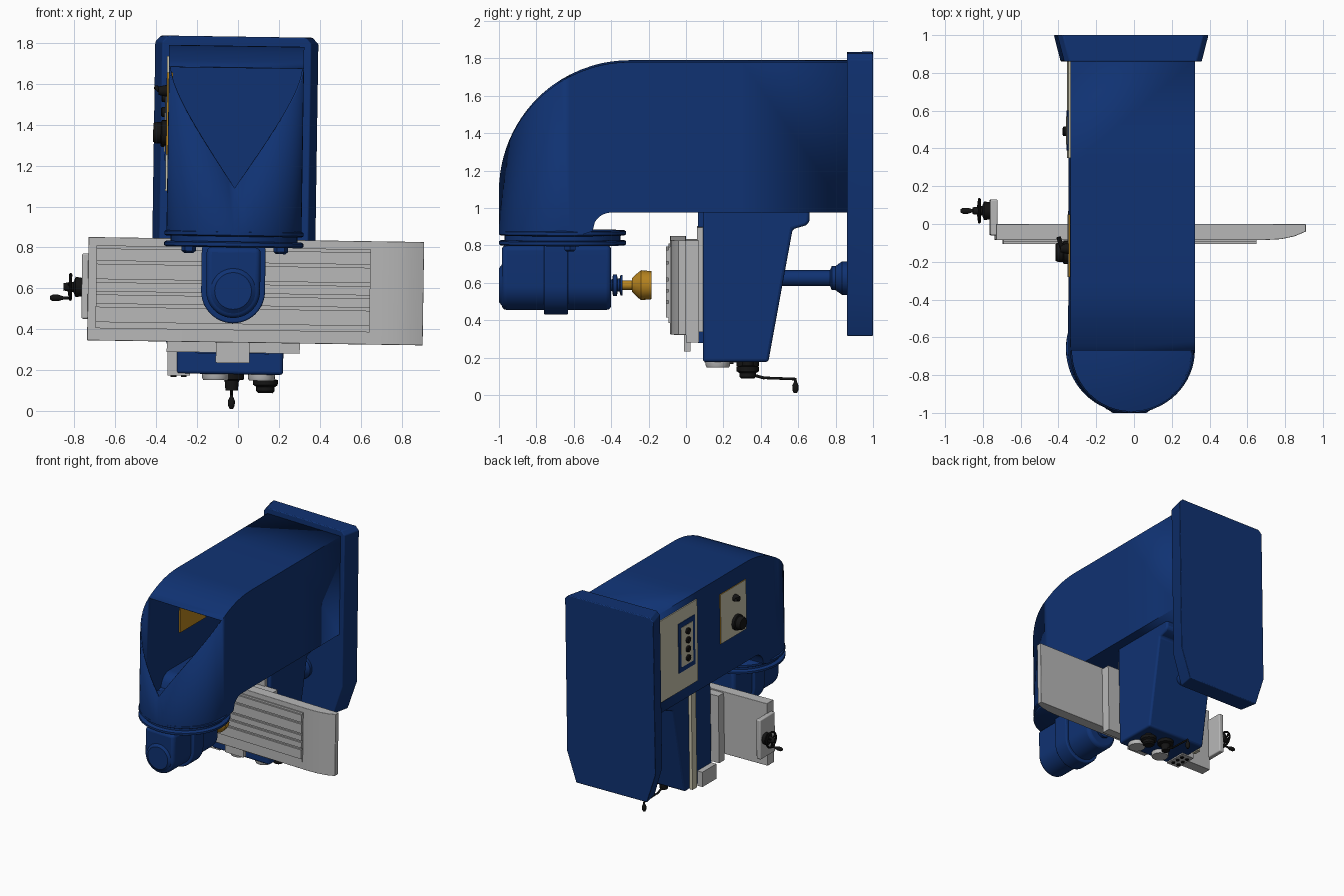
import bpy, bmesh, math
from mathutils import Matrix, Vector

old = bpy.data.objects.get("Cube")
if old:
    bpy.data.objects.remove(old, do_unlink=True)


def material(name, rgb):
    m = bpy.data.materials.new(name)
    m.use_nodes = True
    m.diffuse_color = (*rgb, 1)
    m.node_tree.nodes["Principled BSDF"].inputs["Base Color"].default_value = (*rgb, 1)
    return m


BLUE = material("deep_blue_paint", (0.005, 0.032, 0.17))
GRAY = material("machined_gray", (0.48, 0.48, 0.48))
GOLD = material("gold_metal", (0.47, 0.23, 0.014))
CREAM = material("cream_panel", (0.58, 0.55, 0.41))
BLACK = material("black_plastic", (0.007, 0.007, 0.007))

CX = -0.02                       # centre line of the machine
LEAN = (Matrix.Translation((0, 0, 0.85)) @ Matrix.Rotation(0.015, 4, 'Y')
        @ Matrix.Translation((0, 0, -0.85)))


def finish(name, bm, mat, bevel=0, segments=3):
    bmesh.ops.recalc_face_normals(bm, faces=bm.faces)
    me = bpy.data.meshes.new(name)
    bm.transform(LEAN)
    bm.to_mesh(me)
    bm.free()
    me.materials.append(mat)
    ob = bpy.data.objects.new(name, me)
    bpy.context.collection.objects.link(ob)
    if bevel:
        mod = ob.modifiers.new("Bevel", 'BEVEL')
        mod.width, mod.segments, mod.limit_method = bevel, segments, 'ANGLE'
    bpy.ops.object.select_all(action='DESELECT')
    ob.select_set(True)
    bpy.context.view_layer.objects.active = ob
    bpy.ops.object.shade_smooth_by_angle(angle=math.radians(35))
    return ob


def place(axis, u, v, h):
    return {'X': (h, u, v), 'Y': (u, h, v), 'Z': (u, v, h)}[axis]


def prism(name, pts, axis, a, b, mat, bevel=0, taper=1):
    """Extrude a profile from a to b; taper narrows the first end sideways."""
    bm = bmesh.new()
    near = [bm.verts.new(place(axis, CX + (u - CX) * taper, v, a)) for u, v in pts]
    far = [bm.verts.new(place(axis, u, v, b)) for u, v in pts]
    bm.faces.new(near)
    bm.faces.new(far)
    for i in range(len(pts)):
        j = (i + 1) % len(pts)
        bm.faces.new((near[i], near[j], far[j], far[i]))
    return finish(name, bm, mat, bevel)


def box(name, x0, x1, y0, y1, z0, z1, mat, bevel=0):
    return prism(name, [(x0, y0), (x1, y0), (x1, y1), (x0, y1)], 'Z', z0, z1, mat, bevel)


def lathe(name, u, v, axis, profile, mat, sides=32):
    """Turn (radius, position) pairs about an axis through u, v."""
    bm = bmesh.new()
    rings = []
    for r, h in profile:
        rings.append([bm.verts.new(place(axis, u + r * math.cos(t), v + r * math.sin(t), h))
                      for t in (2 * math.pi * k / sides for k in range(sides))])
    for p, q in zip(rings, rings[1:]):
        for i in range(sides):
            j = (i + 1) % sides
            bm.faces.new((p[i], p[j], q[j], q[i]))
    bm.faces.new(rings[0])
    bm.faces.new(rings[-1])
    return finish(name, bm, mat)


def rod(name, a, b, r, mat, sides=12):
    a, b = Vector(a), Vector(b)
    bm = bmesh.new()
    m = Matrix.Translation((a + b) / 2) @ (b - a).to_track_quat('Z', 'Y').to_matrix().to_4x4()
    bmesh.ops.create_cone(bm, cap_ends=True, segments=sides, radius1=r, radius2=r,
                          depth=(b - a).length, matrix=m)
    return finish(name, bm, mat)


# Hollow body: U-shaped plan, arched roof cut off before the round nose
HW, NOSE_Y = 0.33, -0.67


def roof_z(y):
    return 1.785 if y > -0.3 else 1.09 + math.sqrt(max(0, 0.7**2 - (y + 0.3)**2)) * 0.993


def floor_z(y):
    if y < -0.5:
        return 0.86
    return 0.98 if y > -0.4 else 0.88 + math.sqrt(max(0, 0.01 - (y + 0.4)**2))


stations = [0.87, 0.3, -0.3] + [-0.4 - 0.0125 * k for k in range(9)] + [-0.56, -0.62, NOSE_Y]
stations[3:3] = [-0.35]
nose = [(CX + HW * math.cos(t), NOSE_Y - HW * math.sin(t))
        for t in (math.pi * k / 32 for k in range(1, 32))]
n = len(stations)
outline = ([(CX + HW, y) for y in stations] + nose
           + [(CX - HW, y) for y in reversed(stations)])
bm = bmesh.new()
top = [bm.verts.new((x, y, roof_z(y))) for x, y in outline]
low = [bm.verts.new((x, y, floor_z(y))) for x, y in outline]
for i in range(len(outline) - 1):
    bm.faces.new((low[i], low[i + 1], top[i + 1], top[i]))
for i in range(n - 1):
    for row in (top, low):
        bm.faces.new((row[i], row[i + 1], row[-2 - i], row[-1 - i]))
bm.faces.new(low[n - 1:len(outline) - n + 1])
body = finish("body_shell", bm, BLUE)
shell = body.modifiers.new("Wall", 'SOLIDIFY')
shell.thickness, shell.offset = 0.01, -1

# Base plate with rounded top corners and cut lower corners
base = [(-0.42, 1.8), (-0.39, 1.83), (0.35, 1.83), (0.38, 1.8),
        (0.38, 0.56), (0.30, 0.32), (-0.34, 0.32), (-0.42, 0.56)]
prism("base_plate", base, 'Y', 0.86, 1.0, BLUE, 0.006, 0.91)

# Swivel flanges, bolts and spindle head
for k, z in enumerate((0.8, 0.853)):
    lathe(f"swivel_flange_{k}", CX, -0.66, 'Z',
          [(0.33, z), (0.34, z + 0.006), (0.34, z + 0.022), (0.33, z + 0.028)], BLUE, 64)
lathe("swivel_neck", CX, -0.66, 'Z', [(0.31, 0.82), (0.31, 0.87)], BLUE, 48)
for k, x in enumerate((-0.24, 0.21)):
    lathe(f"flange_bolt_{k}", x, -0.62, 'Z', [(0.022, 0.77), (0.035, 0.78), (0.035, 0.81)], BLUE, 6)


def arch(r, zc, z_top):
    curve = [(CX + r * math.cos(t), zc - r * math.sin(t))
             for t in (math.pi * k / 24 for k in range(25))]
    return [(CX + r, z_top)] + curve + [(CX - r, z_top)]


prism("head_housing", arch(0.132, 0.587, 0.8), 'Y', -0.985, -0.4, BLUE, 0.025)
prism("head_band", arch(0.156, 0.585, 0.8), 'Y', -0.76, -0.63, BLUE, 0.008)
lathe("head_cap", CX, 0.587, 'Y', [(0.09, -1.0), (0.11, -0.985), (0.11, -0.95)], BLUE)
lathe("spindle_nose", CX, 0.587, 'Y', [(0.03, -0.41), (0.03, -0.395), (0.058, -0.39), (0.058, -0.37),
      (0.035, -0.365), (0.035, -0.355), (0.055, -0.35), (0.055, -0.34)], BLUE)
lathe("cutter_arbor", CX, 0.587, 'Y', [(0.025, -0.34), (0.025, -0.28)], GOLD)
lathe("cutter", CX, 0.587, 'Y', [(0.035, -0.29), (0.06, -0.265), (0.08, -0.24), (0.075, -0.185)], GOLD, 16)

# Knee with flared top, guide rails and support shaft
knee = [(0.09, 1.02), (0.66, 1.02), (0.66, 0.93), (0.64, 0.91), (0.57, 0.89), (0.44, 0.18), (0.09, 0.18)]
prism("knee", knee, 'X', -0.29, 0.23, BLUE, 0.015)
box("knee_way", -0.2, 0.16, 0.065, 0.1, 0.28, 1.0, BLUE)
box("knee_scale", -0.315, -0.29, 0.32, 0.38, 0.18, 0.98, CREAM)
lathe("support_shaft", CX, 0.625, 'Y', [(0.042, 0.45), (0.042, 0.77), (0.065, 0.78), (0.065, 0.8),
      (0.09, 0.835), (0.09, 0.87)], BLUE)

# Saddle and work table
box("saddle", -0.34, 0.31, 0, 0.07, 0.285, 0.83, GRAY)
box("saddle_gib", -0.24, 0.2, 0.06, 0.09, 0.34, 0.9, GRAY)
box("saddle_tongue", -0.1, 0.065, -0.01, 0.025, 0.235, 0.34, GRAY)
table = [(-0.73, -0.085), (0.69, -0.085), (0.78, -0.08), (0.85, -0.065), (0.91, -0.04), (0.91, 0), (-0.73, 0)]
prism("table", table, 'Z', 0.335, 0.84, GRAY, 0.003)
box("table_top", -0.69, 0.65, -0.093, -0.08, 0.395, 0.8, GRAY)
for k, (z0, z1) in enumerate(((0.425, 0.5), (0.515, 0.56), (0.575, 0.62), (0.635, 0.71), (0.725, 0.785))):
    box(f"table_rib_{k}", -0.69, 0.65, -0.106, -0.085, z0, z1, GRAY)
box("table_bracket", -0.76, -0.72, -0.06, 0.13, 0.44, 0.76, GRAY, 0.008)

# Table handwheel: hub, rim, spokes and grip
WY, WZ = 0.07, 0.595
lathe("handwheel_hub", WY, WZ, 'X', [(0.045, -0.76), (0.05, -0.79), (0.025, -0.8), (0.018, -0.85)], BLACK, 20)
bm = bmesh.new()
ring = 28
loops = [[bm.verts.new((-0.815 + 0.008 * math.sin(b), WY + (0.06 + 0.008 * math.cos(b)) * math.cos(a),
                        WZ + (0.06 + 0.008 * math.cos(b)) * math.sin(a)))
          for b in (math.tau * j / 8 for j in range(8))]
         for a in (math.tau * i / ring for i in range(ring))]
for i in range(ring):
    p, q = loops[i], loops[(i + 1) % ring]
    for j in range(8):
        bm.faces.new((p[j], p[(j + 1) % 8], q[(j + 1) % 8], q[j]))
finish("handwheel_rim", bm, BLACK)
for k in range(3):
    a = math.tau * k / 3 - math.pi / 2
    rod(f"handwheel_spoke_{k}", (-0.825, WY, WZ),
        (-0.815, WY + 0.06 * math.cos(a), WZ + 0.06 * math.sin(a)), 0.007, BLACK, 8)
lathe("handwheel_grip", WY, 0.54, 'X', [(0.006, -0.815), (0.008, -0.85), (0.016, -0.875), (0.016, -0.9),
      (0.008, -0.915)], BLACK, 16)

# Controls under the knee
for k, x in enumerate((0.125, -0.1)):
    lathe(f"dial_{k}", x, 0.17, 'Z', [(0.06, 0.15), (0.065, 0.16), (0.065, 0.19)], GRAY)
lathe("knob", 0.145, 0.33, 'Z', [(0.035, 0.09), (0.045, 0.1), (0.045, 0.12), (0.06, 0.13),
      (0.06, 0.155), (0.03, 0.16), (0.03, 0.19)], BLACK, 20)
lathe("crank_hub", CX, 0.33, 'Z', [(0.03, 0.1), (0.035, 0.15), (0.06, 0.155), (0.06, 0.19)], BLACK, 20)
rod("crank_arm_inner", (CX, 0.33, 0.115), (CX, 0.42, 0.09), 0.008, BLACK)
rod("crank_arm", (CX, 0.41, 0.092), (CX, 0.585, 0.085), 0.007, BLACK)
lathe("crank_grip", CX, 0.585, 'Z', [(0.006, 0.09), (0.008, 0.07), (0.017, 0.05), (0.016, 0.025),
      (0.008, 0.01)], BLACK, 16)
box("button_plate", -0.335, -0.225, 0.1, 0.28, 0.17, 0.29, GRAY)
for i in range(2):
    for j in range(3):
        lathe(f"button_{i}_{j}", -0.305 + 0.05 * i, 0.14 + 0.05 * j, 'Z',
              [(0.014, 0.163), (0.014, 0.175)], BLACK, 12)

# Side panels: control plate with gold edges, and switch cabinet door
SIDE = CX - HW
plate = box("control_plate", SIDE - 0.008, SIDE + 0.02, -0.28, 0.05, 1.25, 1.65, GOLD)
plate.data.materials.append(CREAM)
for f in plate.data.polygons:
    f.material_index = 1 if f.normal.x < -0.9 else 0
box("cabinet_door", SIDE - 0.009, SIDE + 0.005, 0.35, 0.86, 1.07, 1.73, CREAM)
box("switch_frame", SIDE - 0.014, SIDE, 0.39, 0.6, 1.22, 1.62, BLUE)
box("switch_plate", SIDE - 0.017, SIDE, 0.42, 0.57, 1.26, 1.58, CREAM)
for k in range(4):
    lathe(f"switch_{k}", 0.49, 1.31 + 0.073 * k, 'X',
          [(0.018, SIDE - 0.035), (0.025, SIDE - 0.03), (0.025, SIDE)], BLACK, 16)
lathe("speed_knob", -0.15, 1.355, 'X', [(0.045, SIDE - 0.072), (0.052, SIDE - 0.06), (0.052, SIDE - 0.035),
      (0.062, SIDE - 0.03), (0.062, SIDE)], BLACK, 20)
lathe("lever_hub", -0.13, 1.56, 'X', [(0.02, SIDE - 0.05), (0.028, SIDE - 0.015), (0.028, SIDE)], BLACK, 16)
rod("lever", (SIDE - 0.04, -0.13, 1.56), (SIDE - 0.06, -0.07, 1.575), 0.012, BLACK)
